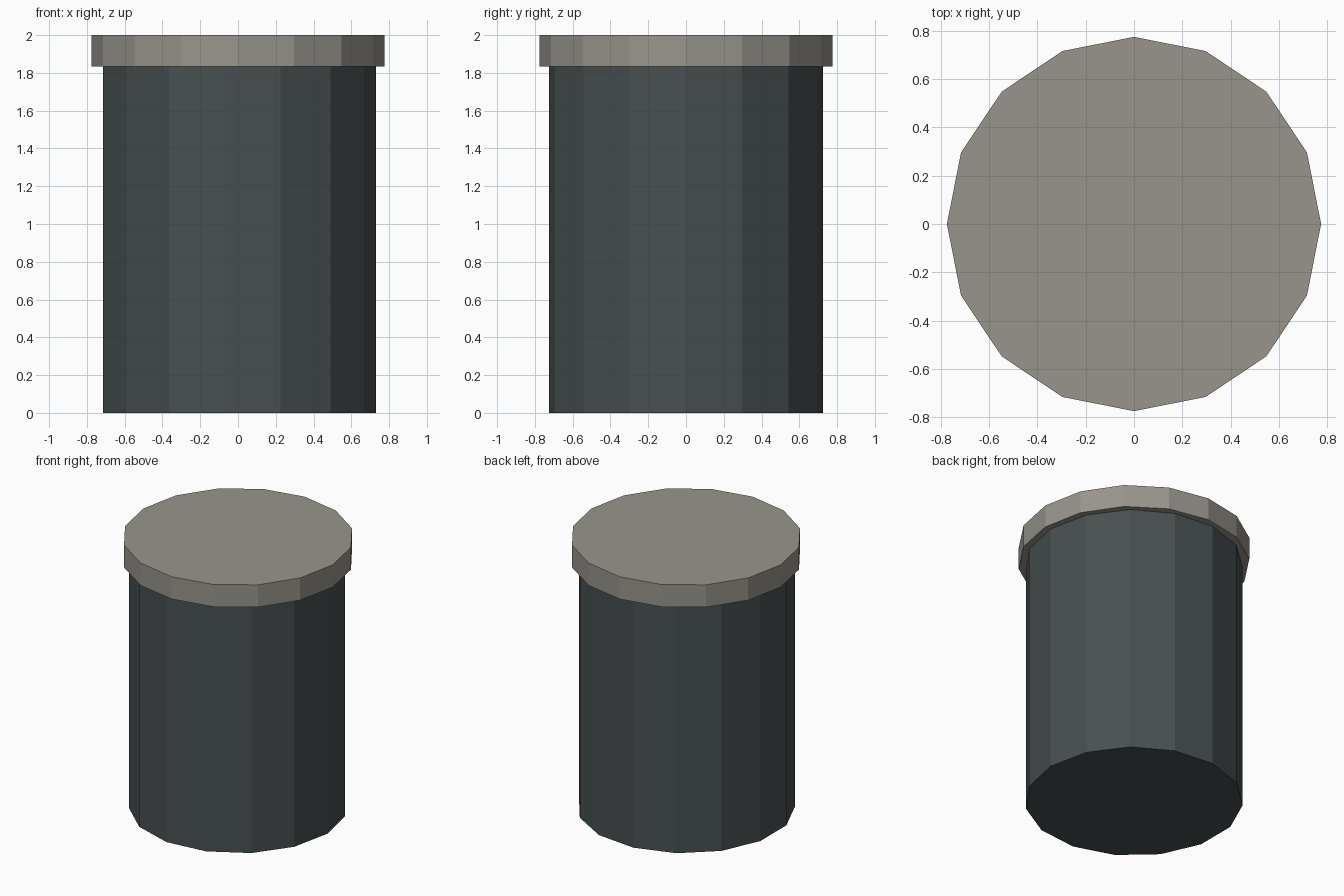
import bpy
import math

if "Cube" in bpy.data.objects:
    bpy.data.objects.remove(bpy.data.objects["Cube"])


def material(name, rgb):
    mat = bpy.data.materials.new(name)
    mat.diffuse_color = (*rgb, 1.0)
    mat.use_nodes = True
    mat.node_tree.nodes["Principled BSDF"].inputs["Base Color"].default_value = mat.diffuse_color
    return mat


def prism(name, sides, radius, z0, z1, mat):
    """Upright flat-shaded prism with its first corner on +x."""
    bpy.ops.mesh.primitive_cylinder_add(
        vertices=sides, radius=radius, depth=z1 - z0,
        location=(0, 0, (z0 + z1) / 2))
    obj = bpy.context.object
    obj.name = name
    # the primitive starts on +y; turn it to +x
    obj.rotation_euler.z = -math.pi / 2
    bpy.ops.object.transform_apply(location=False, rotation=True, scale=False)
    obj.data.materials.append(mat)
    return obj


# Dark fifteen-sided body
prism("canister_body", 15, 0.73, 0.0, 1.835,
      material("dark_slate", (0.065, 0.08, 0.08)))

# Wider sixteen-sided lid
prism("canister_lid", 16, 0.775, 1.835, 2.0,
      material("warm_grey", (0.31, 0.30, 0.265)))
